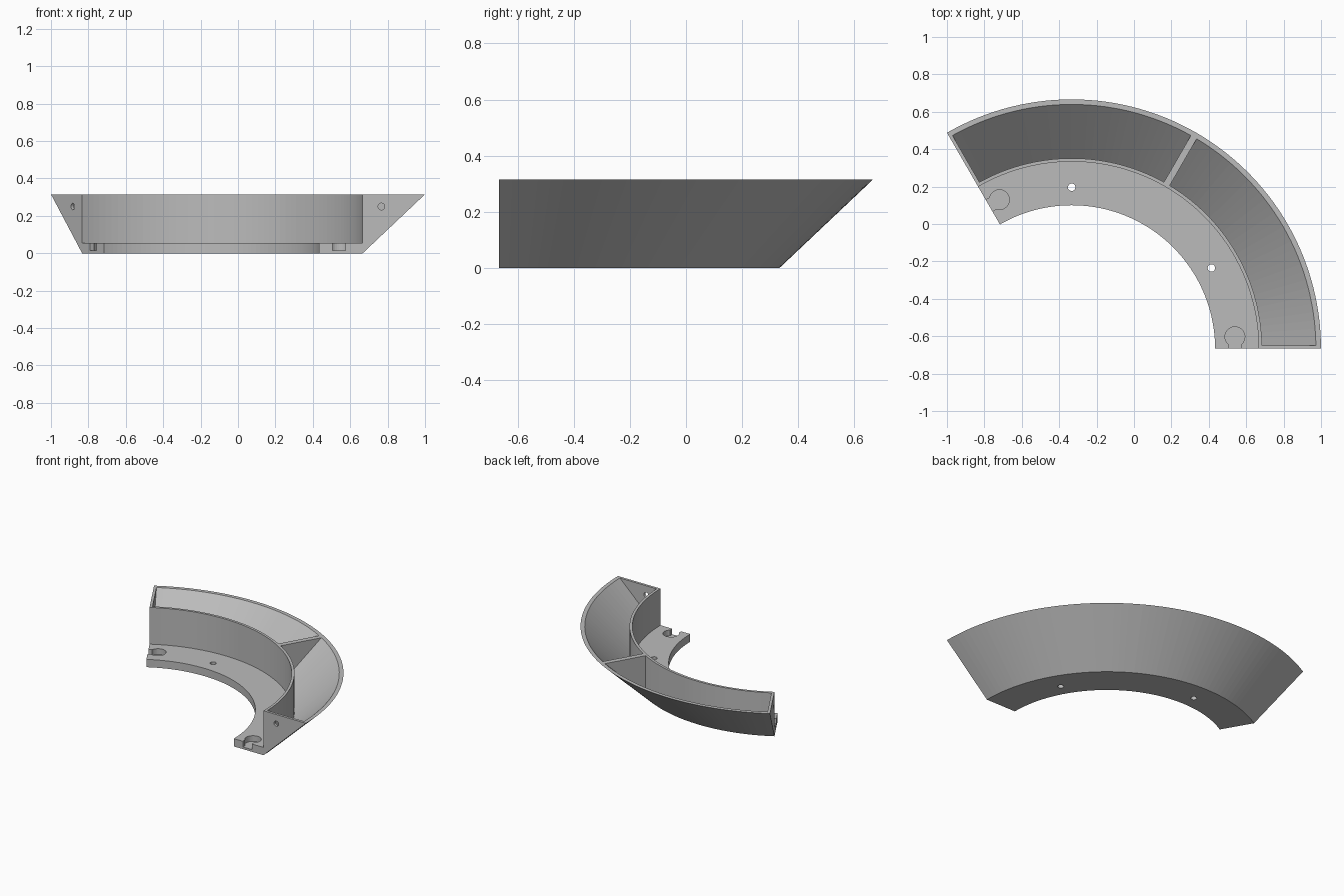
import bpy, bmesh, math
from mathutils import Matrix, Vector

cube = bpy.data.objects.get("Cube")
if cube:
    bpy.data.objects.remove(cube, do_unlink=True)

CENTRE = Vector((-1 / 3, -2 / 3, 0))   # centre of the ring
SWEEP = math.radians(120)
HEIGHT, PLATE = 0.315, 0.055
R_IN, R_WALL, R_OUT = 0.767, 1.0, 1.333
WALL = 0.018
SLOPE = (R_OUT - R_WALL) / HEIGHT

grey = bpy.data.materials.new("plain grey")
grey.use_nodes = True
colour = (0.5, 0.5, 0.5, 1)
grey.diffuse_color = colour
grey.node_tree.nodes["Principled BSDF"].inputs["Base Color"].default_value = colour


def finish(name, bm):
    bmesh.ops.recalc_face_normals(bm, faces=bm.faces)
    mesh = bpy.data.meshes.new(name)
    bm.to_mesh(mesh)
    bm.free()
    mesh.materials.append(grey)
    ob = bpy.data.objects.new(name, mesh)
    bpy.context.collection.objects.link(ob)
    return ob


def sweep(name, profile, start, end, steps, inset=0.0):
    """Sweep an (r, z) profile round the centre; inset keeps end walls even."""
    bm = bmesh.new()
    rings = []
    for i in range(steps + 1):
        ring = []
        for r, z in profile:
            pad = math.asin(inset / r)
            a = start + pad + (end - start - 2 * pad) * i / steps
            ring.append(bm.verts.new(CENTRE + Vector((r * math.cos(a), r * math.sin(a), z))))
        rings.append(ring)
    n = len(profile)
    for a, b in zip(rings, rings[1:]):
        for k in range(n):
            bm.faces.new((a[k], a[(k + 1) % n], b[(k + 1) % n], b[k]))
    bm.faces.new(rings[0])
    bm.faces.new(rings[-1])
    return finish(name, bm)


def cylinder(name, radius, length, matrix):
    bm = bmesh.new()
    bmesh.ops.create_cone(bm, cap_ends=True, segments=32, radius1=radius,
                          radius2=radius, depth=length, matrix=matrix)
    return finish(name, bm)


def box(name, size, matrix):
    bm = bmesh.new()
    bmesh.ops.create_cube(bm, size=1, matrix=matrix @ Matrix.Diagonal((*size, 1)))
    return finish(name, bm)


# Curved body: mounting plate, upright wall and flared outer face
body = sweep("curved_planter_tray",
             [(R_IN, 0), (R_WALL, 0), (R_OUT, HEIGHT), (R_WALL, HEIGHT),
              (R_WALL, PLATE), (R_IN, PLATE)], 0, SWEEP, 60)

cutters = []

# Two wedge-shaped compartments with a divider between them
r_cav, r_skin, z_over = R_WALL + WALL, R_WALL - 0.027, 0.4
cavity = [(r_cav, (r_cav - r_skin) / SLOPE), (r_skin + SLOPE * z_over, z_over), (r_cav, z_over)]
for k in range(2):
    cutters.append(sweep("compartment_cutter", cavity, k * SWEEP / 2,
                         (k + 1) * SWEEP / 2, 30, WALL))

# Screw holes through the plate
for deg in (30, 90):
    spin = Matrix.Translation(CENTRE) @ Matrix.Rotation(math.radians(deg), 4, "Z")
    cutters.append(cylinder("screw_hole_cutter", 0.02, 0.3,
                            spin @ Matrix.Translation((0.863, 0, 0))))

# Keyhole sockets and wall holes at both ends
for angle, side, r in ((0, 1, 0.873), (SWEEP, -1, 0.883)):
    end = Matrix.Translation(CENTRE) @ Matrix.Rotation(angle, 4, "Z")
    z_mid = 0.015 + 0.05
    cutters.append(cylinder("socket_cutter", 0.053, 0.1,
                            end @ Matrix.Translation((r, side * 0.064, z_mid))))
    cutters.append(box("socket_neck_cutter", (0.07, 0.1, 0.1),
                       end @ Matrix.Translation((r, side * 0.01, z_mid))))
    cutters.append(cylinder("end_hole_cutter", 0.018, 0.08,
                            end @ Matrix.Translation((1.1, 0, 0.25))
                            @ Matrix.Rotation(math.pi / 2, 4, "X")))

# Cut everything out of the body, then drop the cutters
bpy.context.view_layer.objects.active = body
for cutter in cutters:
    cutter.hide_render = True
    mod = body.modifiers.new("cut", "BOOLEAN")
    mod.operation = "DIFFERENCE"
    mod.solver = "EXACT"
    mod.object = cutter
    bpy.ops.object.modifier_apply(modifier=mod.name)
    bpy.data.objects.remove(cutter, do_unlink=True)
